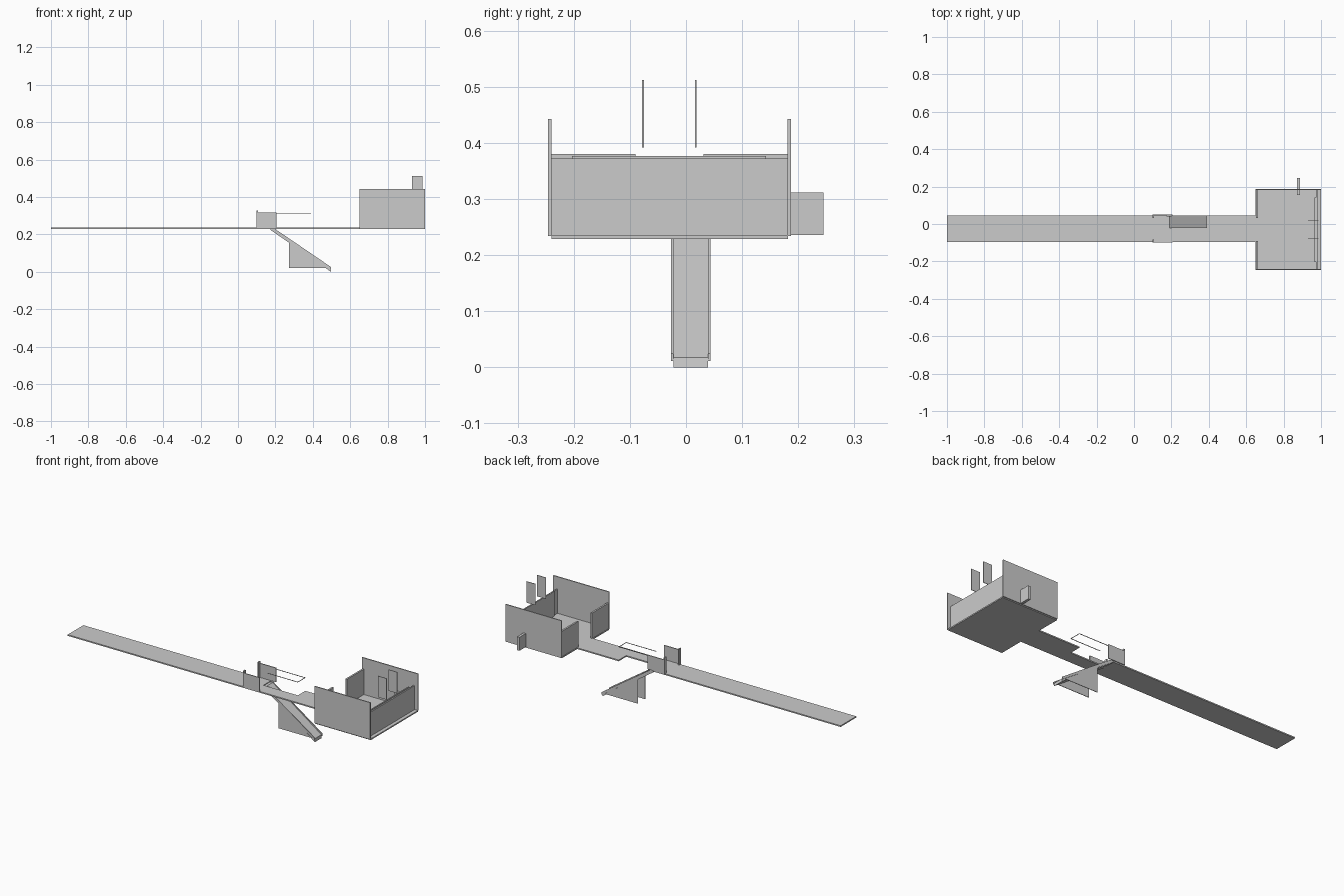
import bpy, bmesh

if "Cube" in bpy.data.objects:
    bpy.data.objects.remove(bpy.data.objects["Cube"])


def prism(name, pts, lo, hi, axis='z'):
    """Extrude a 2D outline: (x, y) along z, or (x, z) along y."""
    bm = bmesh.new()
    to3 = (lambda p, d: (p[0], p[1], d)) if axis == 'z' else (lambda p, d: (p[0], d, p[1]))
    a = [bm.verts.new(to3(p, lo)) for p in pts]
    b = [bm.verts.new(to3(p, hi)) for p in pts]
    bm.faces.new(a)
    bm.faces.new(b)
    n = len(pts)
    for i in range(n):
        bm.faces.new((a[i], a[(i + 1) % n], b[(i + 1) % n], b[i]))
    bmesh.ops.recalc_face_normals(bm, faces=bm.faces)
    me = bpy.data.meshes.new(name)
    bm.to_mesh(me)
    bm.free()
    ob = bpy.data.objects.new(name, me)
    bpy.context.collection.objects.link(ob)
    return ob


def box(name, x0, x1, y0, y1, z0, z1):
    return prism(name, [(x0, y0), (x1, y0), (x1, y1), (x0, y1)], z0, z1)


# Long walkway with the stair notch, widening into the platform floor
deck = [(-1, -.095), (.65, -.095), (.65, -.24), (1, -.24), (1, .182), (.65, .182),
        (.65, .045), (.39, .045), (.39, -.022), (.175, -.022), (.175, .045), (-1, .045)]
prism("deck", deck, .229, .236)

# Platform walls
for side, y in (("front", -.246), ("back", .181)):
    box(side + "_wall", .65, 1, y, y + .006, .234, .443)
box("entry_wall_front", .652, .662, -.24, -.09, .236, .38)
box("entry_wall_back", .652, .662, .031, .181, .236, .38)
box("end_wall", .973, .98, -.24, .181, .236, .372)
box("end_wall_lining", .966, .973, -.203, .143, .236, .377)

# Upright plates above the end wall
for i, y in enumerate((-.078, .016)):
    box(f"upright_plate_{i}", .93, .986, y, y + .003, .392, .512)

# Bracket through the back wall
box("wall_bracket", .872, .887, .155, .245, .236, .312)

# Gate panels either side of the walkway with inward lips
for side, y0, y1, l0, l1 in (("front", -.1, -.095, -.1, -.082), ("back", .045, .05, .032, .05)):
    box(side + "_gate_panel", .104, .205, y0, y1, .236, .316)
    box(side + "_gate_post", .1, .107, l0, l1, .236, .327)

# Thin guard rail around the notch
z0, z1 = .309, .312
box("guard_rail_front", .2, .39, -.022, -.02, z0, z1)
box("guard_rail_back", .2, .39, .043, .045, z0, z1)
box("guard_rail_end", .388, .39, -.02, .043, z0, z1)

# Ramp below the notch, with side strips and triangular side plates
prism("ramp", [(.175, .232), (.19, .232), (.495, .018), (.497, 0), (.175, .223)], -.022, .039, 'y')
for side, y in (("front", -.027), ("back", .039)):
    prism(side + "_ramp_strip", [(.175, .236), (.188, .236), (.498, .025), (.498, .011), (.175, .226)],
          y, y + .005, 'y')
    prism(side + "_ramp_plate", [(.272, .165), (.272, .02), (.48, .02)], y + .001, y + .004, 'y')
